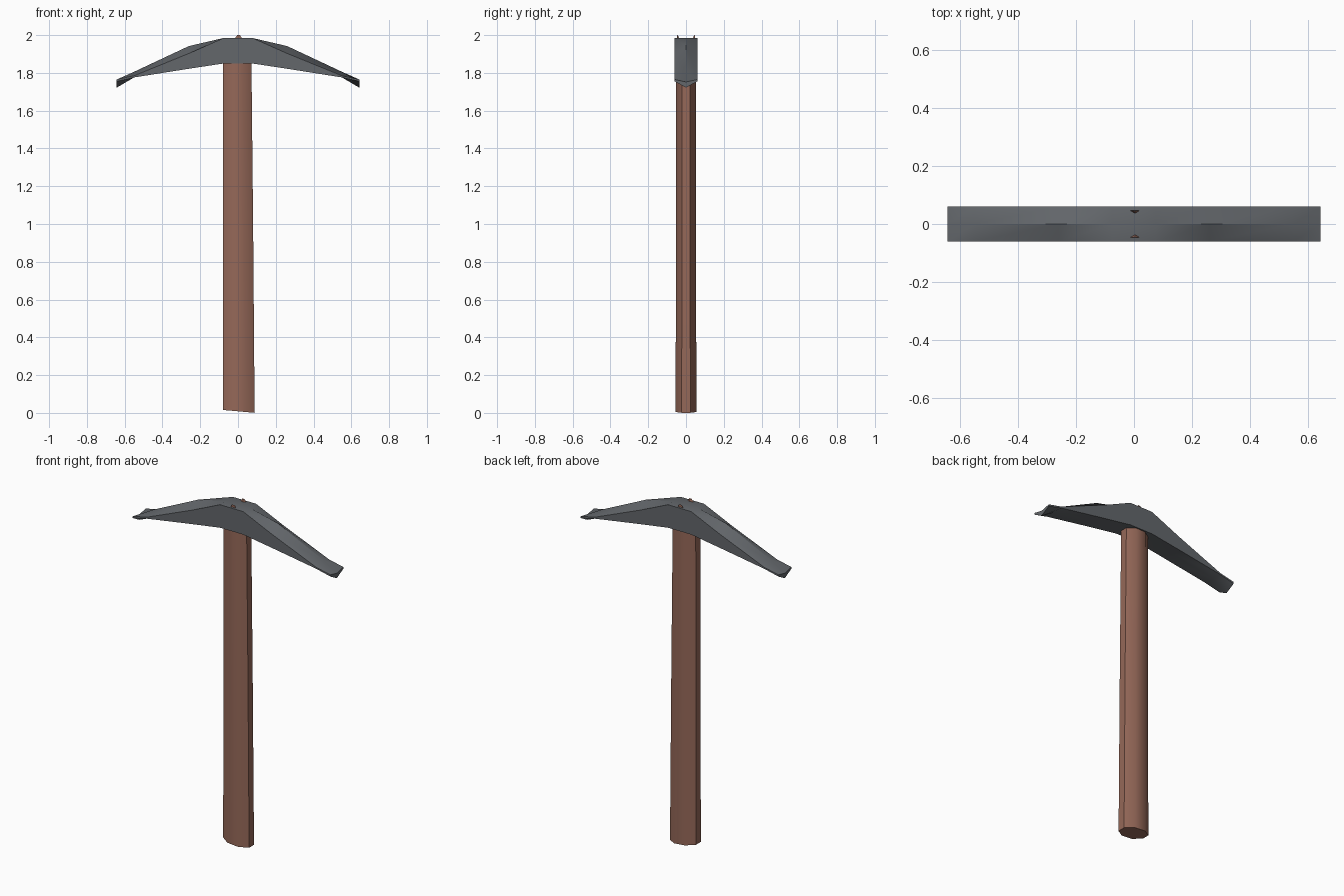
import bpy, bmesh, math

if "Cube" in bpy.data.objects:
    bpy.data.objects.remove(bpy.data.objects["Cube"])


def material(name, rgb):
    m = bpy.data.materials.new(name)
    m.diffuse_color = (*rgb, 1)
    m.use_nodes = True
    m.node_tree.nodes["Principled BSDF"].inputs["Base Color"].default_value = m.diffuse_color
    return m


wood = material("brown wood", (0.30, 0.138, 0.098))
steel = material("grey steel", (0.125, 0.135, 0.147))


def loft(name, rings, mat, angle):
    """Skin a list of equal-length point rings and cap both ends."""
    bm = bmesh.new()
    loops = [[bm.verts.new(p) for p in ring] for ring in rings]
    n = len(loops[0])
    for a, b in zip(loops, loops[1:]):
        for i in range(n):
            j = (i + 1) % n
            bm.faces.new((a[i], a[j], b[j], b[i]))
    bm.faces.new(loops[0])
    bm.faces.new(loops[-1])
    bmesh.ops.recalc_face_normals(bm, faces=bm.faces)
    mesh = bpy.data.meshes.new(name)
    bm.to_mesh(mesh)
    bm.free()
    mesh.materials.append(mat)
    ob = bpy.data.objects.new(name, mesh)
    bpy.context.collection.objects.link(ob)
    bpy.ops.object.select_all(action='DESELECT')
    ob.select_set(True)
    bpy.context.view_layer.objects.active = ob
    bpy.ops.object.shade_smooth_by_angle(angle=math.radians(angle))
    return ob


# Handle: flattened octagonal shaft, slightly wider and slanted at the foot
def shaft_ring(z, cx, rx, ry, slant=0.0):
    k = 1 / math.cos(math.pi / 8)
    ring = []
    for i in range(8):
        a = math.pi / 8 + i * math.pi / 4
        dx = rx * k * math.cos(a)
        ring.append((cx + dx, ry * k * math.sin(a), z - slant * dx))
    return ring


loft("handle", [shaft_ring(0.008, 0.004, 0.084, 0.055, 0.09),
                shaft_ring(1.0, 0.0, 0.080, 0.053),
                shaft_ring(1.97, -0.004, 0.074, 0.052)], wood, 50)

# Handle end slivers showing through the top of the head
for side, name in ((1, "back_sliver"), (-1, "front_sliver")):
    y = 0.047 * side
    loft(name, [[(-0.022, y, 1.975), (0.026, y, 1.975), (0.004, y - 0.014 * side, 1.975)],
                [(-0.004, y, 2.0), (0.01, y, 2.0), (0.004, y - 0.006 * side, 1.995)]], wood, 20)

# Pick head: x, top ridge, top edge, bottom edge, bottom keel
profile = [(0.075, 1.985, 1.985, 1.85, 1.85),
           (0.26, 1.942, 1.903, 1.822, 1.825),
           (0.55, 1.806, 1.785, 1.776, 1.776),
           (0.642, 1.752, 1.765, 1.755, 1.722)]


def head_ring(x, ridge, top, bottom, keel, w=0.06):
    return [(x, -w, bottom), (x, -w, top), (x, 0, ridge),
            (x, w, top), (x, w, bottom), (x, 0, keel)]


rings = [head_ring(-p[0], *p[1:]) for p in reversed(profile)]
rings += [head_ring(*p) for p in profile]
loft("pick_head", rings, steel, 30)
